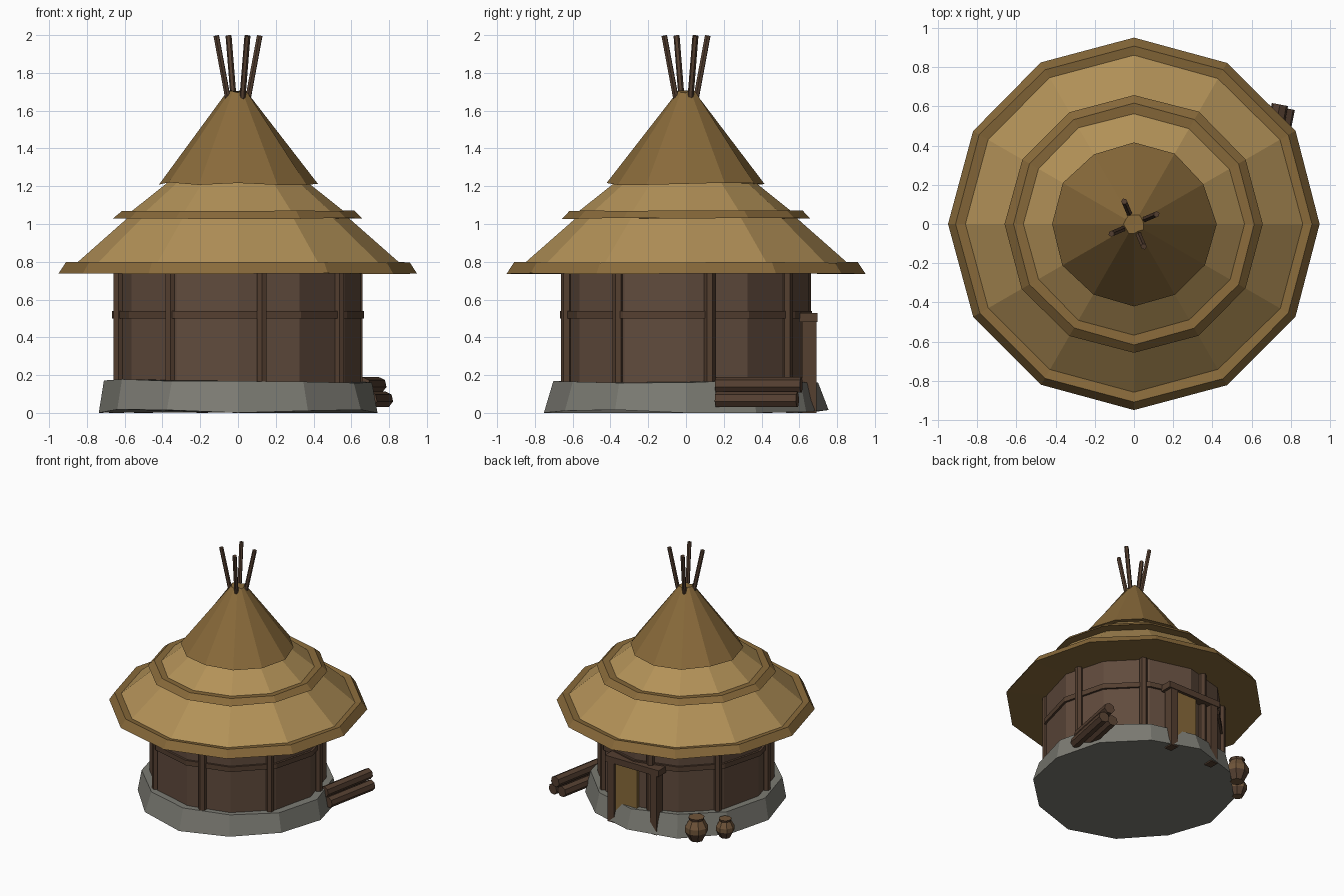
import bpy, bmesh, math, random
from mathutils import Vector, Matrix

random.seed(4)
cube = bpy.data.objects.get("Cube")
if cube:
    bpy.data.objects.remove(cube, do_unlink=True)


def material(name, rgb):
    m = bpy.data.materials.new(name)
    m.use_nodes = True
    m.diffuse_color = (*rgb, 1)
    m.node_tree.nodes["Principled BSDF"].inputs["Base Color"].default_value = (*rgb, 1)
    return m


STRAW = material("light straw", (0.45, 0.285, 0.097))
THATCH = material("dark thatch", (0.25, 0.145, 0.043))
STONE = material("grey stone", (0.20, 0.198, 0.172))
MUD = material("brown mud wall", (0.118, 0.07, 0.046))
WOOD = material("dark wood", (0.09, 0.05, 0.03))
CLAY = material("clay", (0.16, 0.09, 0.042))


def finish(name, bm, mats):
    bmesh.ops.recalc_face_normals(bm, faces=bm.faces)
    mesh = bpy.data.meshes.new(name)
    bm.to_mesh(mesh)
    bm.free()
    for m in mats:
        mesh.materials.append(m)
    obj = bpy.data.objects.new(name, mesh)
    bpy.context.collection.objects.link(obj)
    return obj


def lathe(name, profile, mats, bands=None, sides=12, centre=(0, 0), wobble=0.0, closed=False):
    """Revolve (radius, height) points; bands gives a material index per strip."""
    bm = bmesh.new()
    rings = []
    for r, z in profile:
        ring = []
        for i in range(sides):
            a = math.tau * i / sides
            rr = r + random.uniform(-wobble, wobble)
            zz = max(0, z + random.uniform(-wobble, wobble))
            ring.append(bm.verts.new((centre[0] + rr * math.cos(a), centre[1] + rr * math.sin(a), zz)))
        rings.append(ring)
    pairs = list(zip(rings, rings[1:]))
    if closed:
        pairs.append((rings[-1], rings[0]))
    for k, (low, high) in enumerate(pairs):
        for i in range(sides):
            j = (i + 1) % sides
            f = bm.faces.new((low[i], low[j], high[j], high[i]))
            f.material_index = bands[k] if bands else 0
    if not closed:
        bm.faces.new(rings[0])
        bm.faces.new(rings[-1])
    return finish(name, bm, mats)


def rod(name, start, end, radius, mat, sides=6):
    """Straight round bar between two points."""
    start, end = Vector(start), Vector(end)
    axis = end - start
    bm = bmesh.new()
    place = Matrix.Translation((start + end) / 2) @ axis.to_track_quat('Z', 'Y').to_matrix().to_4x4()
    bmesh.ops.create_cone(bm, cap_ends=True, segments=sides, radius1=radius, radius2=radius,
                          depth=axis.length, matrix=place)
    return finish(name, bm, [mat])


def box(name, low, high, mat):
    low, high = Vector(low), Vector(high)
    bm = bmesh.new()
    place = Matrix.Translation((low + high) / 2) @ Matrix.Diagonal((*(high - low), 1))
    bmesh.ops.create_cube(bm, size=1, matrix=place)
    return finish(name, bm, [mat])


# Stone base and round wall
lathe("foundation", [(0.745, 0.008), (0.70, 0.17)], [STONE], wobble=0.012)
lathe("wall", [(0.65, 0.12), (0.65, 0.76)], [MUD])
lathe("wall_rail", [(0.64, 0.50), (0.667, 0.50), (0.667, 0.54), (0.64, 0.54)], [WOOD], closed=True)

# Eight wall posts
for i in range(8):
    a = math.radians(11.25 + 45 * i)
    x, y = 0.645 * math.cos(a), 0.645 * math.sin(a)
    rod("wall_post", (x, y, 0.13), (x, y, 0.76), 0.03, WOOD)

# Thatched roof in three tiers, with dark rims on the lower two
lathe("lower_roof", [(0.60, 0.74), (0.95, 0.737), (0.91, 0.797), (0.86, 0.79), (0.55, 1.06)],
      [STRAW, THATCH], [1, 1, 1, 0], wobble=0.003)
lathe("middle_roof", [(0.50, 1.03), (0.66, 1.03), (0.615, 1.07), (0.565, 1.065), (0.32, 1.26)],
      [STRAW, THATCH], [1, 1, 1, 0], wobble=0.003)
lathe("top_roof", [(0.415, 1.215), (0.05, 1.70)], [THATCH], wobble=0.008)

# Four poles rising from the peak
for i in range(4):
    spin = Matrix.Rotation(math.radians(90 * i), 3, 'Z')
    rod("peak_pole", spin @ Vector((0.045, 0.02, 1.62)), spin @ Vector((0.115, 0.05, 1.997)), 0.016, WOOD)

# Doorway at the back
for s in (-1, 1):
    box("door_post", (s * 0.19 - 0.03, 0.615, 0.0), (s * 0.19 + 0.03, 0.69, 0.49), WOOD)
box("door_lintel", (-0.24, 0.60, 0.48), (0.24, 0.695, 0.53), WOOD)
box("door_panel", (-0.03, 0.62, 0.05), (0.165, 0.672, 0.48), THATCH)

# Stack of logs
for dx, z, y_end in ((0.03, 0.07, 0.59), (-0.05, 0.07, 0.59), (-0.005, 0.147, 0.61)):
    rod("log", (0.665 + dx, 0.16, z), (0.75 + dx, y_end, z), 0.043, WOOD, 7)

# Clay pots beside the doorway
for x, y, s in ((-0.50, 0.58, 1.0), (-0.643, 0.417, 0.8)):
    outline = [(0.05, 0.0), (0.086, 0.07), (0.086, 0.11), (0.055, 0.165), (0.06, 0.185)]
    lathe("clay_pot", [(r * s, z * s) for r, z in outline], [CLAY, WOOD], [1, 0, 0, 1], sides=8, centre=(x, y))
